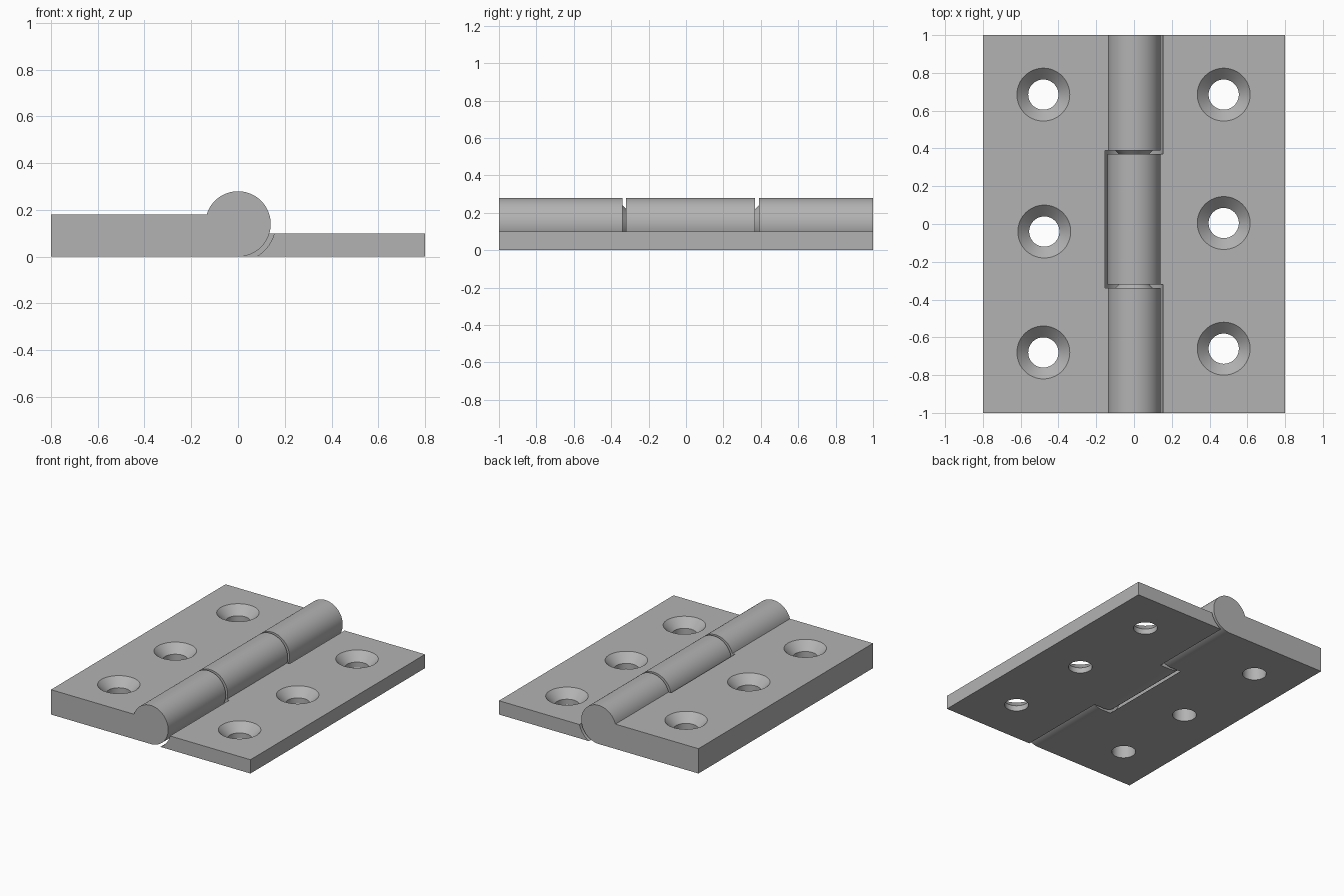
import bpy
import bmesh
import math
from mathutils import Matrix

cube = bpy.data.objects.get("Cube")
if cube:
    bpy.data.objects.remove(cube, do_unlink=True)

R = 0.14           # knuckle radius, also the height of its axis
CLEAR = 0.16       # clearance radius around a knuckle
GAPS = [(-0.34, -0.32, 1), (0.39, 0.37, -1)]   # outer face, middle face, pivot direction

steel = bpy.data.materials.new("grey metal")
steel.use_nodes = True
GREY = (0.45, 0.45, 0.45, 1)
steel.diffuse_color = GREY
steel.node_tree.nodes["Principled BSDF"].inputs["Base Color"].default_value = GREY


def finish(name, bm):
    bmesh.ops.recalc_face_normals(bm, faces=bm.faces)
    mesh = bpy.data.meshes.new(name)
    bm.to_mesh(mesh)
    bm.free()
    obj = bpy.data.objects.new(name, mesh)
    mesh.materials.append(steel)
    bpy.context.collection.objects.link(obj)
    return obj


def cone(name, r1, r2, depth, matrix):
    """Capped cone or cylinder centred on its own axis."""
    bm = bmesh.new()
    bmesh.ops.create_cone(bm, cap_ends=True, segments=64, radius1=r1, radius2=r2,
                          depth=depth, matrix=matrix)
    return finish(name, bm)


def axis_cone(name, r1, r2, y1, y2):
    """Cone along the hinge axis, radius r1 at y1 and r2 at y2."""
    turn = Matrix.Rotation(math.copysign(math.pi / 2, y1 - y2), 4, 'X')
    return cone(name, r1, r2, abs(y2 - y1),
                Matrix.Translation((0, (y1 + y2) / 2, R)) @ turn)


def boolean(obj, tool, operation):
    mod = obj.modifiers.new(operation.title(), 'BOOLEAN')
    mod.operation = operation
    mod.solver = 'EXACT'
    mod.object = tool
    bpy.context.view_layer.objects.active = obj
    bpy.ops.object.modifier_apply(modifier=mod.name)
    bpy.data.objects.remove(tool, do_unlink=True)


def leaf(name, side, thick):
    """Plate and knuckle drawn as one profile and extruded along y."""
    end = 2 * math.pi - math.acos((R - thick) / R)
    steps = 48
    points = [(side * 0.8, 0)]
    for i in range(steps + 1):
        a = end * i / steps
        points.append((-side * R * math.sin(a), R - R * math.cos(a)))
    points.append((side * 0.8, thick))
    bm = bmesh.new()
    face = bm.faces.new([bm.verts.new((x, -1, z)) for x, z in points])
    ext = bmesh.ops.extrude_face_region(bm, geom=[face])
    verts = [v for v in ext["geom"] if isinstance(v, bmesh.types.BMVert)]
    bmesh.ops.translate(bm, verts=verts, vec=(0, 2, 0))
    return finish(name, bm)


def screw_holes(obj, centres, thick):
    """Through holes with countersinks."""
    sink = 0.06
    for x, y in centres:
        boolean(obj, cone("drill", 0.08, 0.08, 0.6,
                          Matrix.Translation((x, y, 0))), 'DIFFERENCE')
        # the cutter carries on above the surface at the same slope
        boolean(obj, cone("countersink", 0.08, 0.20, 2 * sink,
                          Matrix.Translation((x, y, thick))), 'DIFFERENCE')


# Thick leaf: two outer knuckles with conical pivots
thick_leaf = leaf("thick_leaf", -1, 0.18)
boolean(thick_leaf, axis_cone("slot", CLEAR, CLEAR, GAPS[0][0], GAPS[1][0]), 'DIFFERENCE')
for outer, middle, d in GAPS:
    # pivot root is buried slightly inside its knuckle
    boolean(thick_leaf, axis_cone("pivot", 0.11, 0.005, outer - d * 0.01,
                                  outer + d * 0.095), 'UNION')
screw_holes(thick_leaf, [(-0.48, 0.685), (-0.475, -0.04), (-0.48, -0.68)], 0.18)

# Thin leaf: one middle knuckle with conical sockets
thin_leaf = leaf("thin_leaf", 1, 0.10)
for outer, middle, d in GAPS:
    boolean(thin_leaf, axis_cone("slot", CLEAR, CLEAR, middle, -d * 1.1), 'DIFFERENCE')
    boolean(thin_leaf, axis_cone("socket", 0.11, 0.005, middle - d * 0.01,
                                 middle + d * 0.095), 'DIFFERENCE')
screw_holes(thin_leaf, [(0.475, 0.685), (0.475, 0.005), (0.475, -0.66)], 0.10)

# Smooth shading with sharp edges kept
bpy.ops.object.select_all(action='DESELECT')
for obj in (thick_leaf, thin_leaf):
    obj.select_set(True)
bpy.context.view_layer.objects.active = thin_leaf
bpy.ops.object.shade_smooth_by_angle(angle=math.radians(30))
